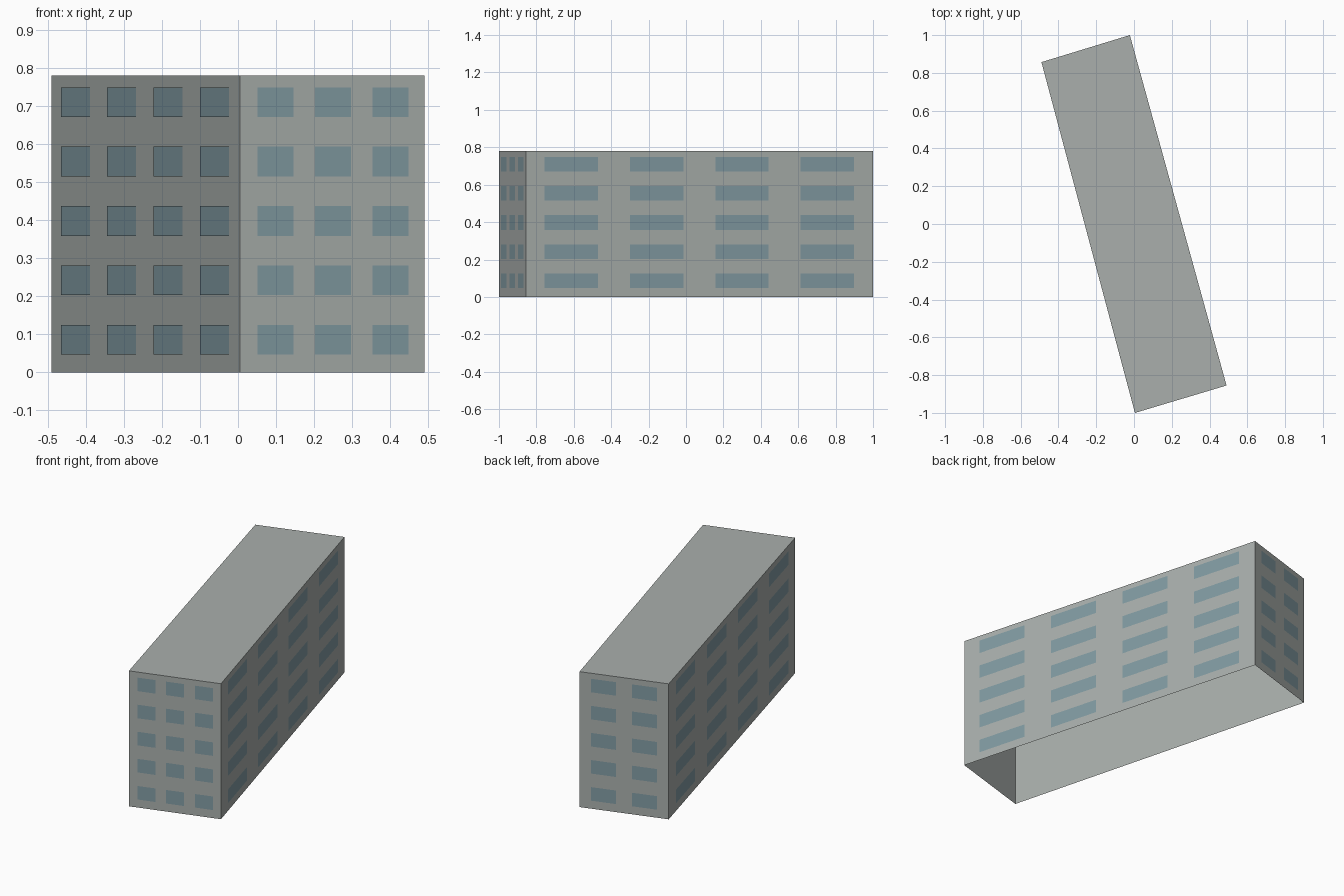
import bpy
import bmesh
from mathutils import Vector

cube = bpy.data.objects.get("Cube")
if cube:
    bpy.data.objects.remove(cube, do_unlink=True)

HEIGHT = 0.78
FLOORS = 5
UP = Vector((0, 0, 1))


def material(name, colour):
    mat = bpy.data.materials.new(name)
    mat.use_nodes = True
    rgba = (*colour, 1.0)
    mat.diffuse_color = rgba
    mat.node_tree.nodes["Principled BSDF"].inputs["Base Color"].default_value = rgba
    return mat


def make_object(name, bm, mat):
    mesh = bpy.data.meshes.new(name)
    bm.to_mesh(mesh)
    bm.free()
    mesh.materials.append(mat)
    obj = bpy.data.objects.new(name, mesh)
    bpy.context.collection.objects.link(obj)
    return obj


concrete = material("grey_concrete", (0.40, 0.43, 0.415))
glass = material("blue_grey_glass", (0.222, 0.33, 0.365))

# Footprint corners, anticlockwise from the front corner
corners = [Vector(p) for p in
           ((0.005, -1, 0), (0.49, -0.855, 0), (-0.022, 1, 0), (-0.49, 0.857, 0))]

# Walls and flat roof, open underneath
bm = bmesh.new()
base = bm.faces.new([bm.verts.new(c) for c in corners])
roof = bmesh.ops.extrude_face_region(bm, geom=[base])["geom"]
bmesh.ops.translate(bm, vec=UP * HEIGHT,
                    verts=[v for v in roof if isinstance(v, bmesh.types.BMVert)])
floor = [f for f in bm.faces if f.calc_center_median().z < 0.01]
bmesh.ops.recalc_face_normals(bm, faces=bm.faces)
if floor:
    bmesh.ops.delete(bm, geom=floor, context='FACES_ONLY')
make_object("building_shell", bm, concrete)


def windows(name, start, end, centres, width):
    """Grid of thin panes on one wall; centres and width are wall fractions."""
    along = end - start
    out = along.cross(UP).normalized() * 0.002
    storey = HEIGHT / FLOORS
    bm = bmesh.new()
    for level in range(FLOORS):
        low = UP * (level * storey + 0.047)
        high = low + UP * storey / 2
        for c in centres:
            left = start + along * (c - width / 2) + out
            right = start + along * (c + width / 2) + out
            bm.faces.new([bm.verts.new(p) for p in
                          (left + low, right + low, right + high, left + high)])
    make_object(name, bm, glass)


# Window panes wall by wall
front, right, back, left = corners
long_wall = (0.13, 0.376, 0.622, 0.868)
windows("front_windows", front, right, (0.193, 0.503, 0.815), 0.195)
windows("long_windows_east", right, back, long_wall, 0.154)
windows("back_windows", back, left, (0.27, 0.73), 0.285)
windows("long_windows_west", left, front, long_wall, 0.154)
